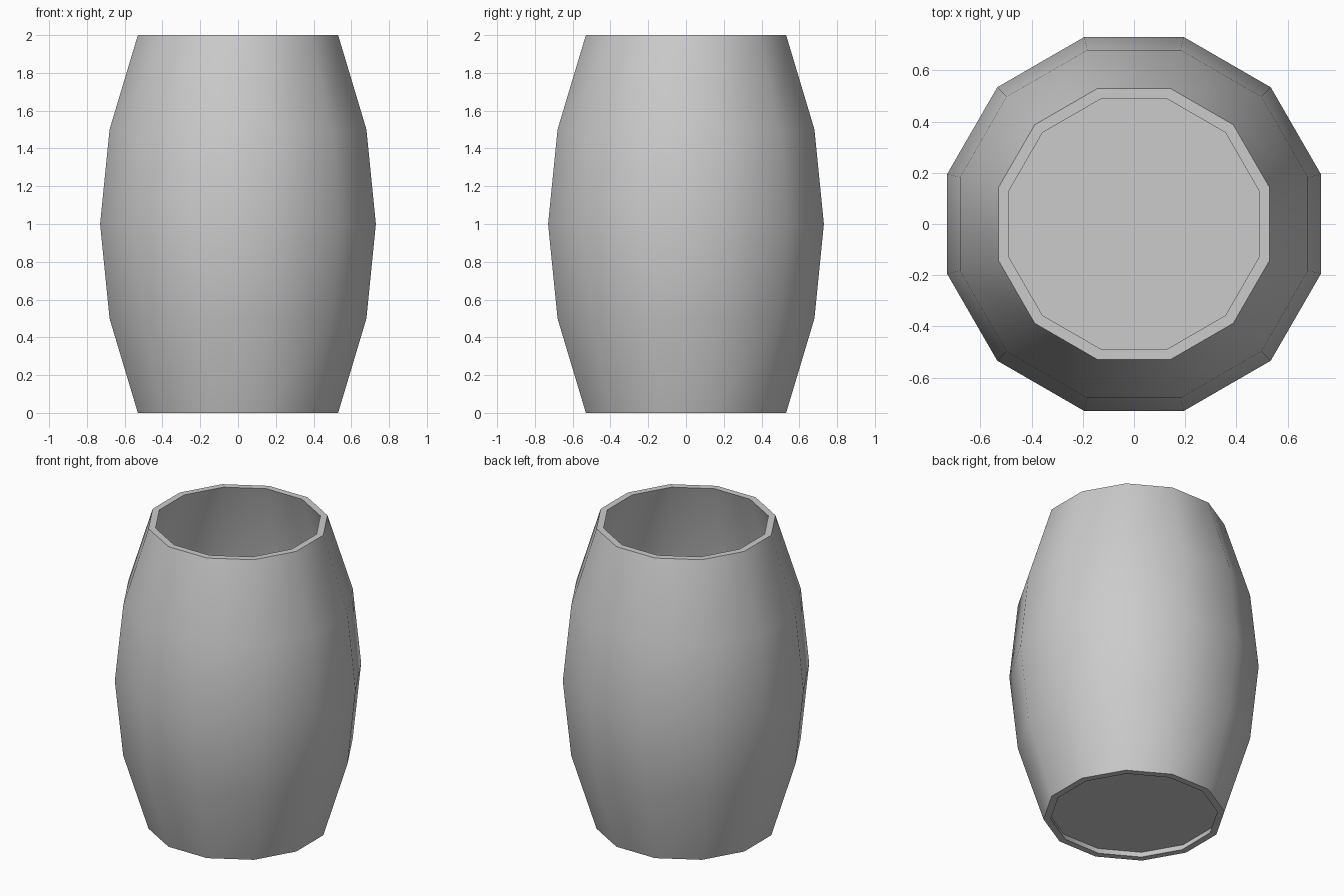
import bpy, bmesh, math

SIDES = 12
FLAT = math.cos(math.pi / SIDES)  # flat-to-centre distance over corner radius
WALL = 0.042

cube = bpy.data.objects.get("Cube")
if cube:
    bpy.data.objects.remove(cube, do_unlink=True)

grey = bpy.data.materials.new("light_grey")
grey.use_nodes = True
grey.diffuse_color = (0.6, 0.6, 0.6, 1)
grey.node_tree.nodes["Principled BSDF"].inputs["Base Color"].default_value = (0.6, 0.6, 0.6, 1)


def ring(bm, apothem, z):
    """Loop of corners with flat sides facing the axes."""
    r = apothem / FLAT
    angles = [2 * math.pi * (i + 0.5) / SIDES for i in range(SIDES)]
    return [bm.verts.new((r * math.cos(a), r * math.sin(a), z)) for a in angles]


def bridge(bm, a, b):
    for i in range(SIDES):
        j = (i + 1) % SIDES
        bm.faces.new((a[i], a[j], b[j], b[i]))


def finish(bm, name):
    bmesh.ops.recalc_face_normals(bm, faces=bm.faces)
    mesh = bpy.data.meshes.new(name)
    bm.to_mesh(mesh)
    bm.free()
    mesh.materials.append(grey)
    obj = bpy.data.objects.new(name, mesh)
    bpy.context.collection.objects.link(obj)
    bpy.ops.object.select_all(action='DESELECT')
    obj.select_set(True)
    bpy.context.view_layer.objects.active = obj
    bpy.ops.object.shade_smooth_by_angle(angle=math.radians(40))
    return obj


# Bulging barrel wall: outer skin upwards, inner skin back down, closed at the rims
outer = [(0.53, 0), (0.68, 0.5), (0.73, 1), (0.68, 1.5), (0.53, 2)]
profile = outer + [(r - WALL, z) for r, z in reversed(outer)]
bm = bmesh.new()
loops = [ring(bm, r, z) for r, z in profile]
for k, loop in enumerate(loops):
    bridge(bm, loop, loops[(k + 1) % len(loops)])
finish(bm, "barrel_wall")

# Floor panel, slightly recessed above the bottom rim
bm = bmesh.new()
low, high = ring(bm, 0.505, 0.04), ring(bm, 0.515, 0.07)
bridge(bm, low, high)
bm.faces.new(low)
bm.faces.new(high)
finish(bm, "barrel_floor")
